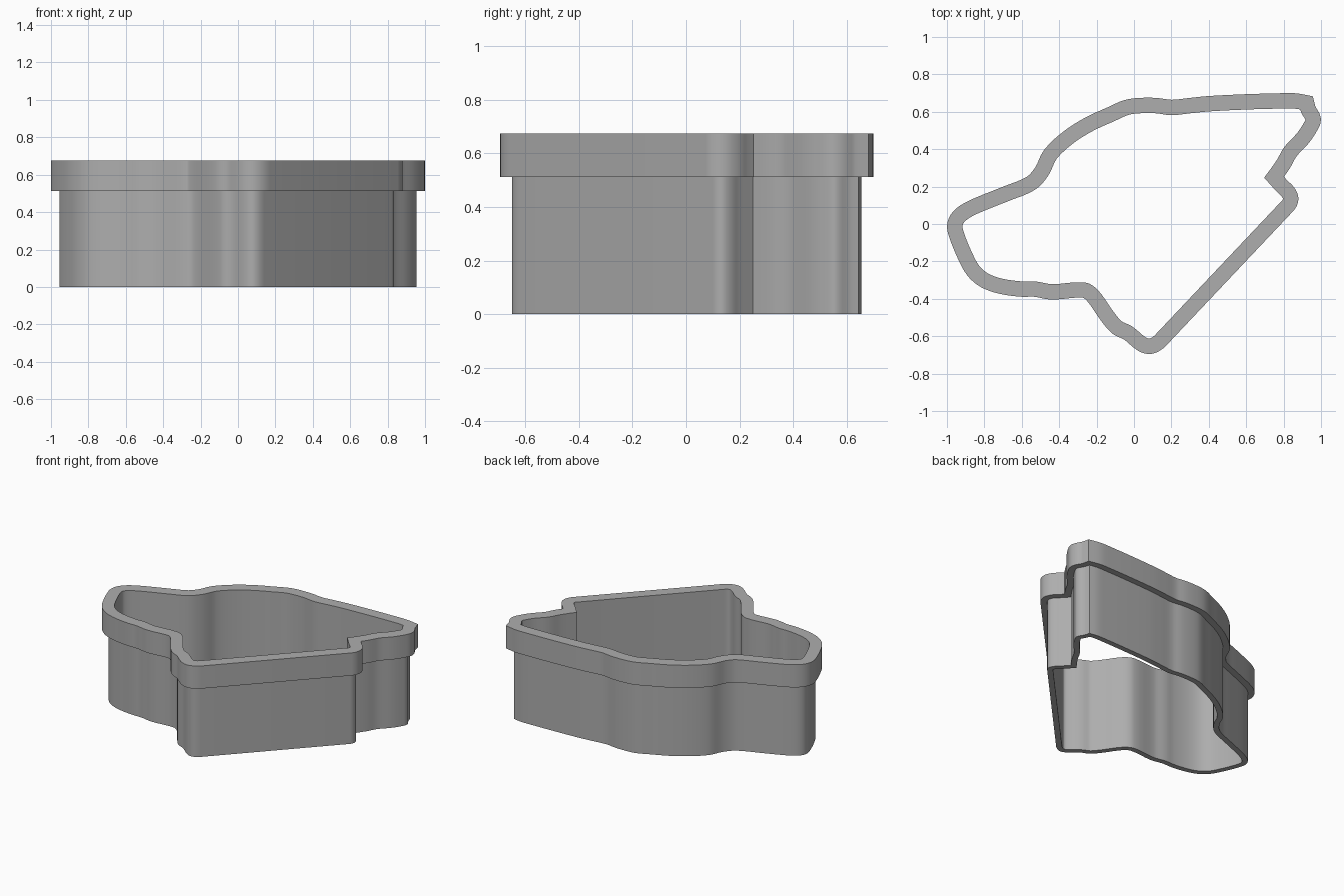
import bpy
import bmesh
from math import radians
from mathutils import Vector

if "Cube" in bpy.data.objects:
    bpy.data.objects.remove(bpy.data.objects["Cube"], do_unlink=True)

# Outer face of the thin wall, in hundredths, counter-clockwise
RIGHT_SIDE = [(9, -65), (14, -62), (82, 10), (83.5, 13.5), (82, 17), (79, 20),
              (74.5, 25), (79.5, 32), (83.5, 39), (90, 46), (94, 52), (95.5, 56),
              (93, 61), (92, 64.5)]
BACK_SIDE = [(86, 65.5), (78, 65.5), (60, 65), (40, 64), (30, 63), (20, 62),
             (12, 63), (3, 63), (-4, 62), (-12, 58.5), (-24, 53), (-35, 46),
             (-44.5, 37), (-49, 28), (-55, 21.5), (-68, 16), (-83, 10)]
FRONT_SIDE = [(-90, 6.5), (-94, 3), (-95.5, -1), (-94.5, -6), (-90, -17),
              (-85.5, -25), (-79.5, -30), (-71, -33), (-60, -34.5), (-53, -34.5),
              (-44, -36), (-27, -35), (-22, -38), (-14.5, -48.5), (-9, -55),
              (-3, -58), (4.5, -64)]
points = [Vector(p) / 100 for p in RIGHT_SIDE + BACK_SIDE + FRONT_SIDE]
CORNERS = {6, 13}
STEPS = 4

# Sideways offset and height of the section: broad grip rim over a thin wall
TOP, RIM_BASE = 0.675, 0.512
INSIDE, RIM_OUT = -0.038, 0.044
SECTION = [(INSIDE, 0), (0, 0), (0, RIM_BASE), (RIM_OUT, RIM_BASE),
           (RIM_OUT, TOP), (INSIDE, TOP)]


def tangent(i):
    if i in CORNERS:
        return Vector((0, 0))
    return (points[(i + 1) % len(points)] - points[i - 1]).normalized()


def smooth_outline():
    """Round the outline, keeping corners sharp and long sides straight."""
    path = []
    for i, a in enumerate(points):
        j = (i + 1) % len(points)
        b = points[j]
        length = (b - a).length
        if length > 0.5:
            path.append(a)
            continue
        for s in range(STEPS):
            t = s / STEPS
            blend = t * t * (3 - 2 * t)
            path.append(a.lerp(b, blend)
                        + tangent(i) * length * t * (1 - t) ** 2
                        - tangent(j) * length * t * t * (1 - t))
    return path


def offset(path, distance):
    """Move a closed path outward with mitred joints."""
    result = []
    for i, p in enumerate(path):
        before = (p - path[i - 1]).normalized()
        after = (path[(i + 1) % len(path)] - p).normalized()
        n1 = Vector((before.y, -before.x))
        n2 = Vector((after.y, -after.x))
        result.append(p + (n1 + n2) * distance / max(1 + n1.dot(n2), 0.5))
    return result


plastic = bpy.data.materials.new("grey plastic")
plastic.use_nodes = True
grey = (0.42, 0.42, 0.42, 1)
plastic.diffuse_color = grey
plastic.node_tree.nodes["Principled BSDF"].inputs["Base Color"].default_value = grey

# Sweep the section around the outline as one continuous body
path = smooth_outline()
bm = bmesh.new()
rings = [[bm.verts.new((p.x, p.y, z)) for p in offset(path, d)] for d, z in SECTION]
for k, ring in enumerate(rings):
    following = rings[(k + 1) % len(rings)]
    for i in range(len(path)):
        j = (i + 1) % len(path)
        bm.faces.new((ring[i], ring[j], following[j], following[i]))
bmesh.ops.recalc_face_normals(bm, faces=bm.faces)

mesh = bpy.data.meshes.new("cutter_body")
bm.to_mesh(mesh)
bm.free()
mesh.materials.append(plastic)
body = bpy.data.objects.new("cutter_body", mesh)
bpy.context.collection.objects.link(body)
bpy.ops.object.select_all(action="DESELECT")
body.select_set(True)
bpy.context.view_layer.objects.active = body
bpy.ops.object.shade_smooth_by_angle(angle=radians(30))
